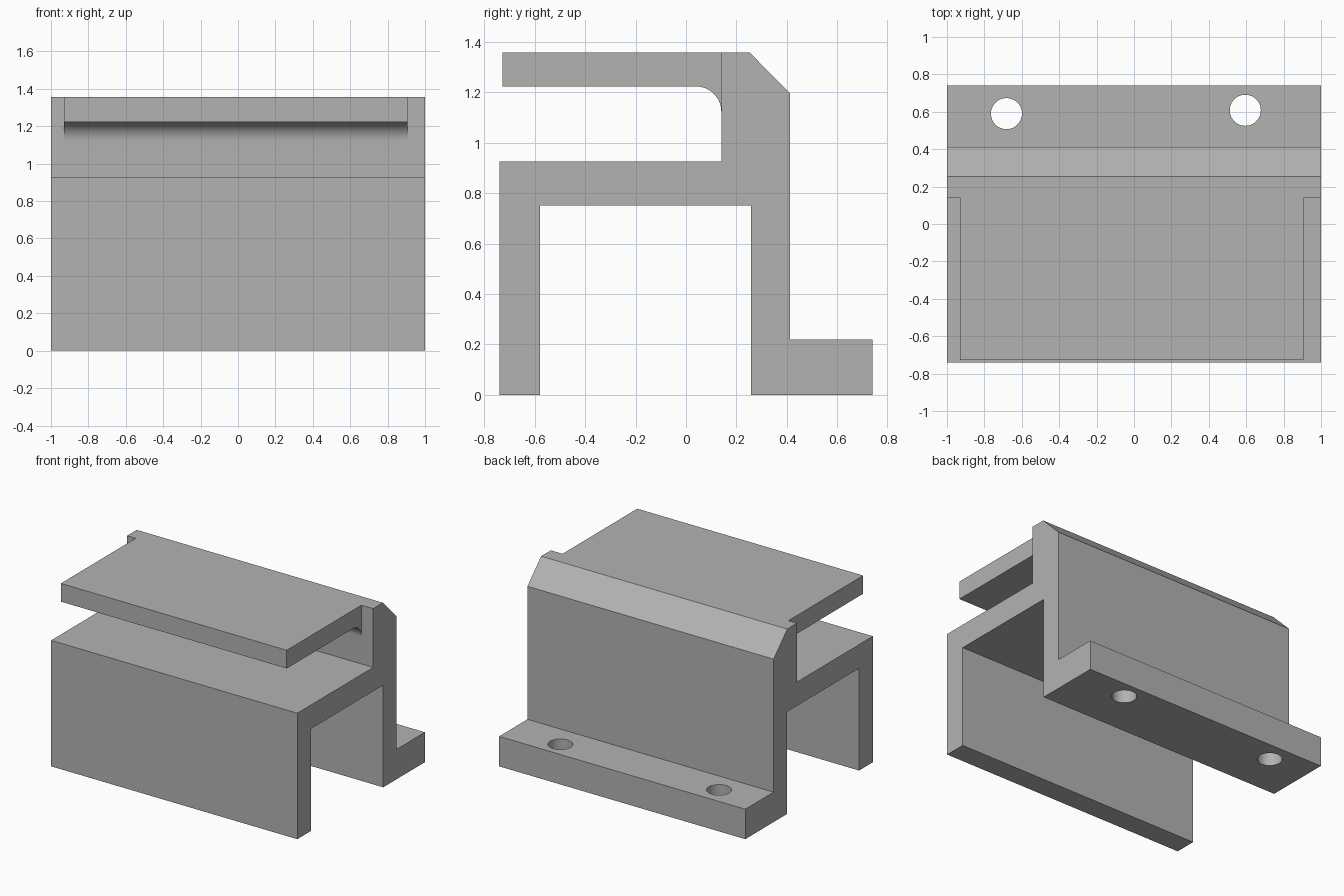
import bpy
import bmesh
from math import sin, cos, pi, radians

default = bpy.data.objects.get("Cube")
if default:
    bpy.data.objects.remove(default, do_unlink=True)

# Single plain grey finish
GREY = (0.45, 0.45, 0.45, 1.0)
grey = bpy.data.materials.new("plain grey")
grey.use_nodes = True
grey.diffuse_color = GREY
grey.node_tree.nodes["Principled BSDF"].inputs["Base Color"].default_value = GREY


def add_object(name, bm):
    bmesh.ops.recalc_face_normals(bm, faces=bm.faces)
    mesh = bpy.data.meshes.new(name)
    bm.to_mesh(mesh)
    bm.free()
    mesh.materials.append(grey)
    obj = bpy.data.objects.new(name, mesh)
    bpy.context.collection.objects.link(obj)
    return obj


def extrude_profile(name, profile, x0, x1):
    """Sweep a (y, z) side profile along x."""
    bm = bmesh.new()
    face = bm.faces.new([bm.verts.new((x0, y, z)) for y, z in profile])
    swept = bmesh.ops.extrude_face_region(bm, geom=[face])["geom"]
    moved = [v for v in swept if isinstance(v, bmesh.types.BMVert)]
    bmesh.ops.translate(bm, verts=moved, vec=(x1 - x0, 0, 0))
    return add_object(name, bm)


def combine(target, tool, operation):
    """Apply a boolean, then discard the helper."""
    tool.hide_render = True
    mod = target.modifiers.new(operation, "BOOLEAN")
    mod.operation, mod.object, mod.solver = operation, tool, "EXACT"
    bpy.context.view_layer.objects.active = target
    bpy.ops.object.modifier_apply(modifier=mod.name)
    bpy.data.objects.remove(tool, do_unlink=True)


# Main bracket: front leg, deck, rear wall with chamfer, and foot flange
bracket = extrude_profile("bracket", [
    (-0.74, 0), (-0.58, 0), (-0.58, 0.75), (0.257, 0.75), (0.257, 0),
    (0.74, 0), (0.74, 0.22), (0.412, 0.22), (0.412, 1.197), (0.253, 1.357),
    (0.14, 1.357), (0.14, 0.925), (-0.74, 0.925)], -1, 1)

# Upper shelf, slightly narrower, with a rounded inner corner below
wall_y, under_z, radius, steps = 0.14, 1.223, 0.1, 16
fillet = [(wall_y - radius + radius * sin(a), under_z - radius + radius * cos(a))
          for a in (pi / 2 * i / steps for i in range(steps + 1))]
shelf = extrude_profile("shelf", [(-0.727, 1.357), (-0.727, under_z)] + fillet +
                        [(0.2, under_z - radius), (0.2, 1.357)], -0.93, 0.905)
combine(bracket, shelf, "UNION")

# Two bolt holes through the foot flange
for x, y in ((-0.682, 0.59), (0.595, 0.608)):
    bm = bmesh.new()
    bmesh.ops.create_cone(bm, cap_ends=True, segments=48, radius1=0.083,
                          radius2=0.083, depth=0.6)
    bmesh.ops.translate(bm, verts=bm.verts, vec=(x, y, 0.1))
    combine(bracket, add_object("hole_cutter", bm), "DIFFERENCE")

# Smooth the fillet and hole walls, keep the machined edges crisp
bpy.ops.object.select_all(action="DESELECT")
bracket.select_set(True)
bpy.context.view_layer.objects.active = bracket
bpy.ops.object.shade_smooth_by_angle(angle=radians(30))
